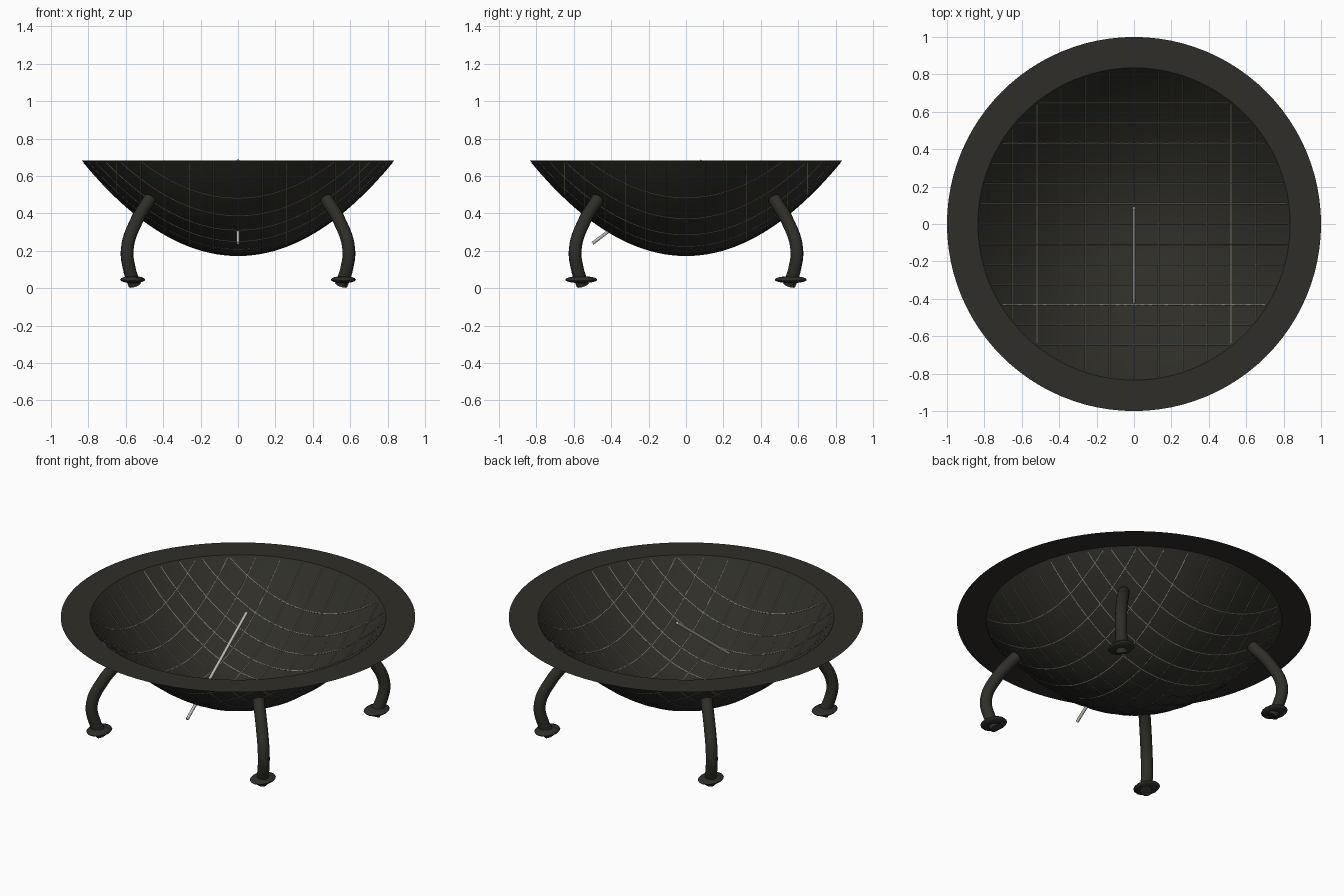
import bpy, bmesh, math

if "Cube" in bpy.data.objects:
    bpy.data.objects.remove(bpy.data.objects["Cube"])

RIM_Z, BASE_Z = 0.684, 0.174
R_IN, R_OUT = 0.835, 1.0


def material(name, color):
    m = bpy.data.materials.new(name)
    m.diffuse_color = (*color, 1)
    m.use_nodes = True
    m.node_tree.nodes["Principled BSDF"].inputs["Base Color"].default_value = m.diffuse_color
    return m


IRON = material("dark_iron", (0.028, 0.027, 0.021))
STEEL = material("steel", (0.5, 0.49, 0.43))
WIRE = material("wire", (0.2, 0.19, 0.16))


def bowl_z(r):
    return BASE_Z + (RIM_Z - BASE_Z) * (r / R_IN) ** 2


def add_mesh(name, mesh, mat, smooth=True):
    ob = bpy.data.objects.new(name, mesh)
    bpy.context.collection.objects.link(ob)
    mesh.materials.clear()
    mesh.materials.append(mat)
    for p in mesh.polygons:
        p.use_smooth = smooth
    return ob


def lathe(name, profile, mat, steps=96):
    bm = bmesh.new()
    vs = [bm.verts.new((r, 0, z)) for r, z in profile]
    es = [bm.edges.new(pair) for pair in zip(vs, vs[1:])]
    bmesh.ops.spin(bm, geom=vs + es, cent=(0, 0, 0), axis=(0, 0, 1),
                   angle=2 * math.pi, steps=steps)
    bmesh.ops.remove_doubles(bm, verts=bm.verts, dist=1e-5)
    bmesh.ops.recalc_face_normals(bm, faces=bm.faces)
    if sum(f.normal.z for f in bm.faces) < 0:   # face up, into the bowl
        bmesh.ops.reverse_faces(bm, faces=bm.faces)
    me = bpy.data.meshes.new(name)
    bm.to_mesh(me)
    bm.free()
    return add_mesh(name, me, mat)


def tubes(name, paths, radius, mat, res=3, bezier=False):
    cu = bpy.data.curves.new(name + "_path", 'CURVE')
    cu.dimensions = '3D'
    cu.bevel_depth, cu.bevel_resolution = radius, res
    cu.use_fill_caps = True
    for pts in paths:
        sp = cu.splines.new('BEZIER' if bezier else 'POLY')
        dst = sp.bezier_points if bezier else sp.points
        dst.add(len(pts) - 1)
        for d, p in zip(dst, pts):
            if bezier:
                d.co = p
                d.handle_left_type = d.handle_right_type = 'AUTO'
            else:
                d.co = (*p, 1)
    tmp = bpy.data.objects.new(name + "_tmp", cu)
    bpy.context.collection.objects.link(tmp)
    dg = bpy.context.evaluated_depsgraph_get()
    me = bpy.data.meshes.new_from_object(tmp.evaluated_get(dg))
    bpy.data.objects.remove(tmp)
    ob = add_mesh(name, me, mat)
    me.set_sharp_from_angle(angle=math.radians(50))
    return ob


# Bowl and flat rim
lathe("bowl", [(R_IN * i / 24, bowl_z(R_IN * i / 24)) for i in range(25)], IRON)
lathe("rim", [(R_IN, RIM_Z), (R_OUT, RIM_Z)], IRON)


# Wire mesh lining that follows the bowl
def lining(offset, along_x):
    half = math.sqrt(0.825 ** 2 - offset ** 2)
    out = []
    for i in range(33):
        t = half * (i / 16 - 1)
        z = bowl_z(math.hypot(t, offset)) + 0.001
        out.append((t, offset, z) if along_x else (offset, t, z))
    return out


tubes("lining_wires_across", [lining(0.108 * k, True) for k in range(-6, 7)], 0.003, WIRE, 0)
tubes("lining_wires_lengthwise", [lining(0.13 * k, False) for k in range(-5, 6)], 0.003, WIRE, 0)

# Poker rod through the bowl wall
tubes("poker", [[(0, -0.5, 0.24), (0, 0.085, 0.682)]], 0.009, STEEL)

# Curved legs on the diagonals, each with a flattened foot
LEG = [(0.47, 0.48), (0.545, 0.355), (0.592, 0.21), (0.58, 0.10), (0.552, 0.017)]
for sx, sy, side in ((-1, -1, "front_left"), (1, -1, "front_right"),
                     (-1, 1, "back_left"), (1, 1, "back_right")):
    tubes(side + "_leg", [[(sx * d, sy * d, z) for d, z in LEG]], 0.034, IRON, 6, True)
    bm = bmesh.new()
    bmesh.ops.create_uvsphere(bm, u_segments=16, v_segments=8, radius=1)
    me = bpy.data.meshes.new(side + "_foot")
    bm.to_mesh(me)
    bm.free()
    foot = add_mesh(side + "_foot", me, IRON)
    foot.scale = (0.067, 0.086, 0.019)
    foot.location = (sx * 0.563, sy * 0.56, 0.046)
